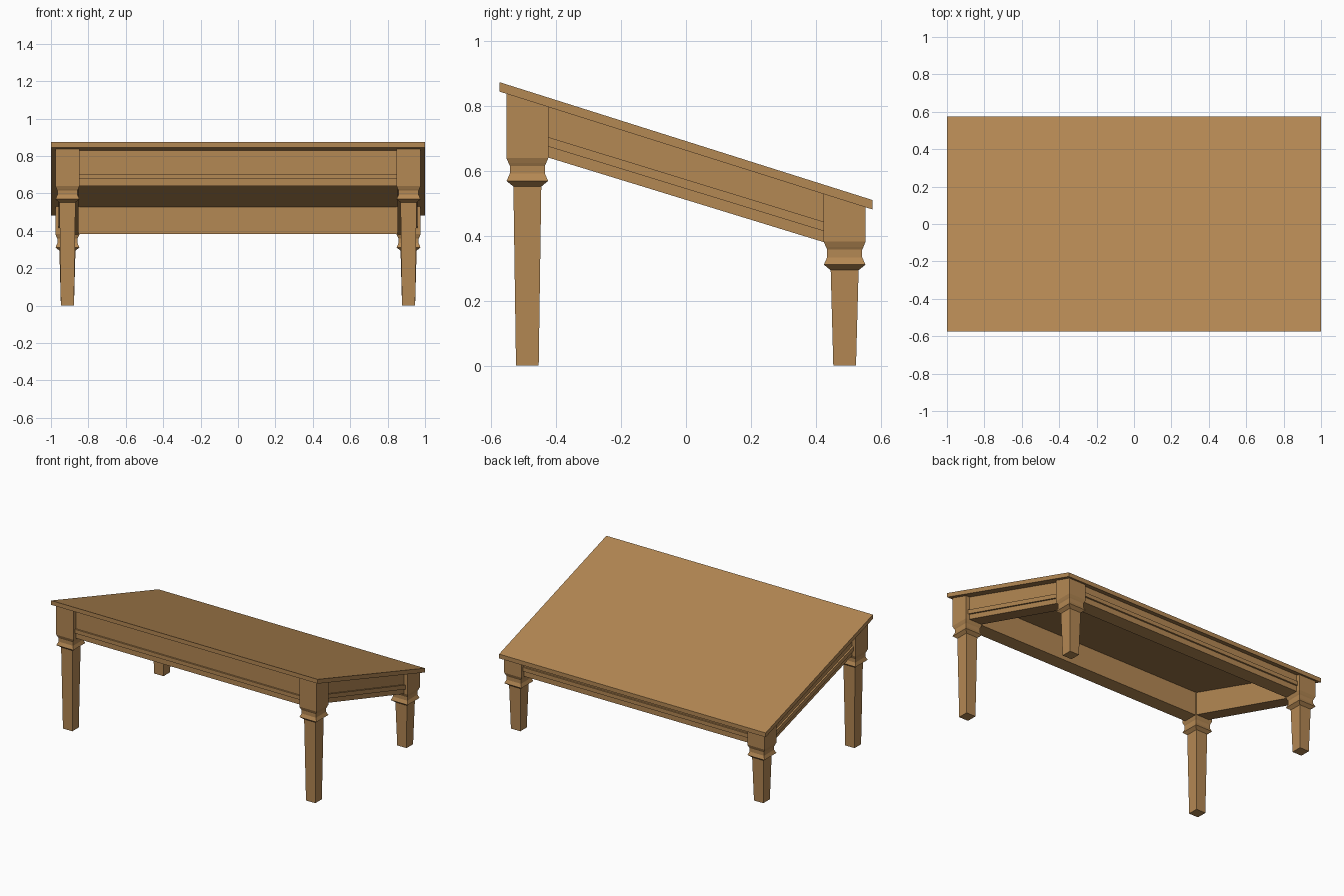
import bpy, bmesh

if "Cube" in bpy.data.objects:
    bpy.data.objects.remove(bpy.data.objects["Cube"])

SLOPE = -0.316                       # rise of the tilted top along y
LEG_X, LEG_Y, HALF = 0.912, 0.489, 0.0645

wood = bpy.data.materials.new("warm wood")
wood.diffuse_color = (0.456, 0.246, 0.087, 1)
wood.use_nodes = True
wood.node_tree.nodes["Principled BSDF"].inputs["Base Color"].default_value = wood.diffuse_color


def under(y):
    """Height of the underside of the tilted top."""
    return 0.663 + SLOPE * y


def loft(name, rings):
    """Closed solid through a stack of rings of points."""
    bm = bmesh.new()
    loops = [[bm.verts.new(p) for p in r] for r in rings]
    n = len(loops[0])
    for a, b in zip(loops, loops[1:]):
        for i in range(n):
            j = (i + 1) % n
            bm.faces.new((a[i], a[j], b[j], b[i]))
    bm.faces.new(loops[0])
    bm.faces.new(loops[-1])
    bmesh.ops.recalc_face_normals(bm, faces=bm.faces)
    me = bpy.data.meshes.new(name)
    bm.to_mesh(me)
    bm.free()
    me.materials.append(wood)
    ob = bpy.data.objects.new(name, me)
    bpy.context.collection.objects.link(ob)


def slab(name, x0, x1, y0, y1, low, high):
    """Box whose bottom and top heights are functions of y."""
    corners = [(x0, y0), (x1, y0), (x1, y1), (x0, y1)]
    loft(name, [[(x, y, f(y)) for x, y in corners] for f in (low, high)])


# Tilted top
slab("table_top", -1, 1, -0.575, 0.575, under, lambda y: under(y) + 0.029)

# Legs: (half width, height relative to the bottom of the square block)
PROFILE = [(0.043, -0.088), (0.064, -0.071), (0.054, -0.048), (0.054, -0.024),
           (0.058, -0.016), (HALF, 0.0)]
for label, sy, base in (("front", -1, 0.64), ("back", 1, 0.382)):
    for side, sx in (("left", -1), ("right", 1)):
        cx, cy = sx * LEG_X, sy * LEG_Y

        def ring(h, z):
            pts = [(cx - h, cy - h), (cx + h, cy - h), (cx + h, cy + h), (cx - h, cy + h)]
            return [(x, y, under(y) if z is None else z) for x, y in pts]
        loft(f"{label}_{side}_leg", [ring(0.035, 0)]
             + [ring(h, base + dz) for h, dz in PROFILE] + [ring(HALF, None)])

    # Front and back aprons with a raised strip
    y0, y1 = sorted((sy * 0.43, sy * 0.527))
    slab(f"{label}_apron", -0.85, 0.85, y0, y1, lambda y: base, under)
    y0, y1 = sorted((sy * 0.52, sy * 0.538))
    slab(f"{label}_apron_strip", -0.85, 0.85, y0, y1,
         lambda y: base + 0.038, lambda y: base + 0.065)


# Side aprons follow the slope, also with a raised strip
def side_line(dz):
    return lambda y: 0.511 - 0.307 * y + dz


for side, sx in (("left", -1), ("right", 1)):
    x0, x1 = sorted((sx * 0.853, sx * 0.95))
    slab(f"{side}_apron", x0, x1, -0.426, 0.426, side_line(0), under)
    x0, x1 = sorted((sx * 0.943, sx * 0.961))
    slab(f"{side}_apron_strip", x0, x1, -0.426, 0.426, side_line(0.034), side_line(0.063))
